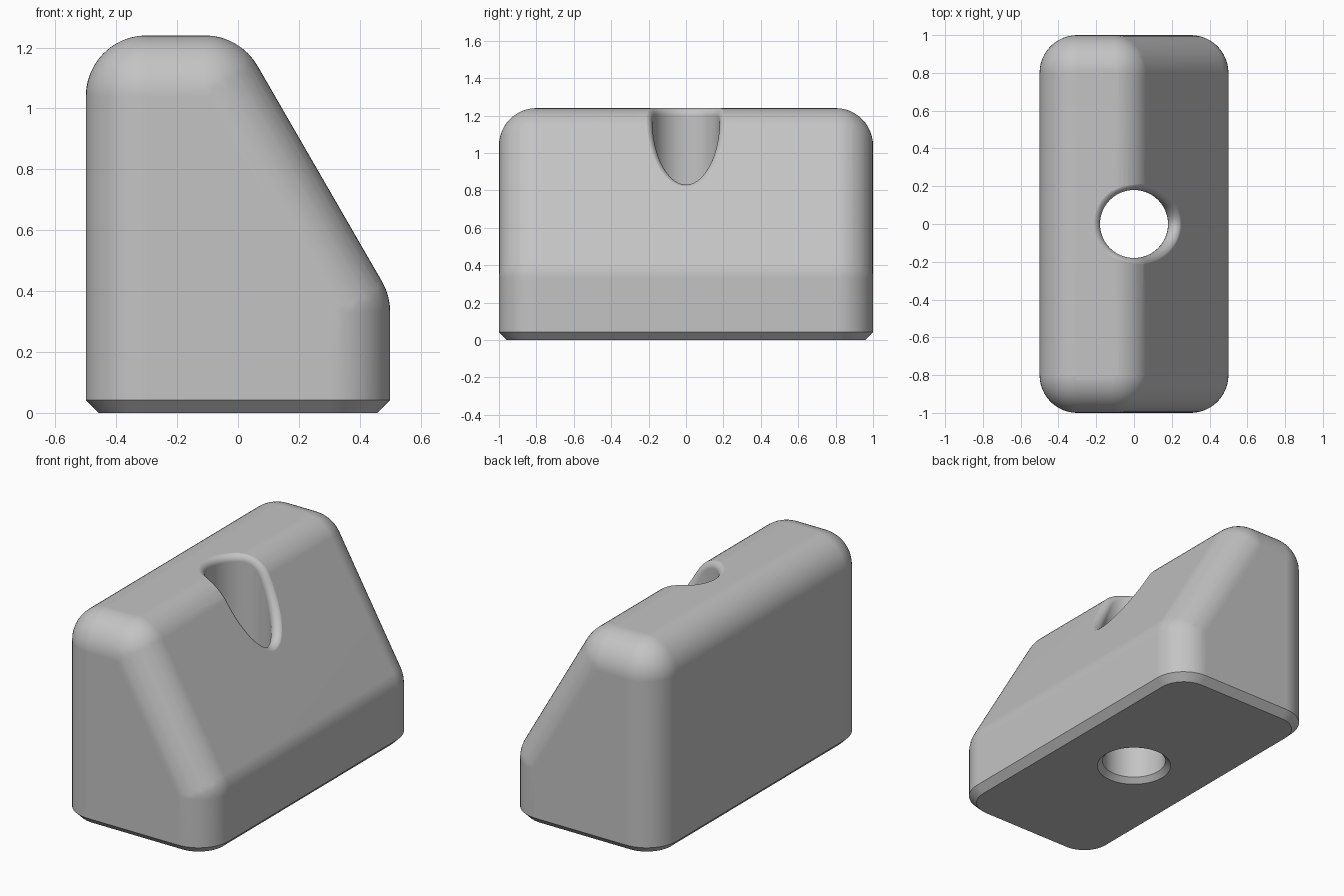
import bpy, bmesh
from math import sin, cos, tan, pi, radians, sqrt
from mathutils import Vector

cube = bpy.data.objects.get("Cube")
if cube:
    bpy.data.objects.remove(cube)

HEIGHT, KNEE, SLOPE = 1.24, 0.385, tan(radians(60))
ROUND, CHAMFER = 0.2, 0.042
HOLE, LIP = 0.18, 0.04
SEGS = 64

grey = bpy.data.materials.new("light grey")
grey.use_nodes = True
colour = (0.55, 0.55, 0.55, 1)
grey.diffuse_color = colour
grey.node_tree.nodes["Principled BSDF"].inputs["Base Color"].default_value = colour


def make_object(name, bm):
    bmesh.ops.recalc_face_normals(bm, faces=bm.faces)
    mesh = bpy.data.meshes.new(name)
    bm.to_mesh(mesh)
    bm.free()
    mesh.materials.append(grey)
    obj = bpy.data.objects.new(name, mesh)
    bpy.context.collection.objects.link(obj)
    return obj


# Centres of the rounded corners, inset from the sharp wedge profile
inset = 0.5 - ROUND
ridge_x = 0.5 - (HEIGHT - KNEE) / SLOPE - ROUND * tan(radians(30))
top_z = HEIGHT - ROUND
knee_z = KNEE - ROUND * tan(radians(15))

# Wedge body: hull of corner balls and chamfered base corners
bm = bmesh.new()
for y in (-1 + ROUND, 1 - ROUND):
    for x, z in ((-inset, top_z), (ridge_x, top_z), (inset, knee_z)):
        ball = bmesh.ops.create_uvsphere(bm, u_segments=48, v_segments=24, radius=ROUND)
        bmesh.ops.translate(bm, verts=ball["verts"], vec=(x, y, z))
    for x in (-inset, inset):
        for z, r in ((CHAMFER, ROUND), (0, ROUND - CHAMFER)):
            ring = bmesh.ops.create_circle(bm, segments=48, radius=r)
            bmesh.ops.translate(bm, verts=ring["verts"], vec=(x, y, z))
bmesh.ops.delete(bm, geom=bm.edges[:], context="EDGES_FACES")
hull = bmesh.ops.convex_hull(bm, input=bm.verts[:])
bmesh.ops.delete(bm, geom=[v for v in bm.verts if not v.link_faces], context="VERTS")
bmesh.ops.remove_doubles(bm, verts=bm.verts[:], dist=0.0002)
bmesh.ops.dissolve_limit(bm, angle_limit=radians(0.5), verts=bm.verts[:], edges=bm.edges[:])
body = make_object("wedge_body", bm)


# Height and normal of the roof surface lowered by the lip radius
def roof(x):
    r = ROUND - LIP
    if x < ridge_x:
        return top_z + r, Vector((0, 0, 1))
    if x < ridge_x + r * sin(radians(60)):
        dx = x - ridge_x
        dz = sqrt(r * r - dx * dx)
        return top_z + dz, Vector((dx, 0, dz)) / r
    normal = Vector((sin(radians(60)), 0, cos(radians(60))))
    return top_z + r / normal.z - (x - ridge_x) * SLOPE, normal


# Through-hole cutter: countersunk foot, straight bore, rolled upper lip
bm = bmesh.new()
columns = []
STEPS = 12
for i in range(SEGS):
    a = 2 * pi * i / SEGS
    out = Vector((cos(a), sin(a), 0))
    path = [out * (HOLE + 0.05) - Vector((0, 0, 0.02)), out * HOLE + Vector((0, 0, 0.03))]
    centre = out * (HOLE + LIP)
    centre.z, normal = roof(centre.x)
    centre += normal * 0.001
    turn = (-out).angle(normal)
    for k in range(STEPS + 1):
        t = k / STEPS
        d = (sin((1 - t) * turn) * -out + sin(t * turn) * normal) / sin(turn)
        path.append(centre + d * LIP)
    path.append(Vector((path[-1].x, path[-1].y, HEIGHT + 0.2)))
    columns.append([bm.verts.new(p) for p in path])
for i, col in enumerate(columns):
    nxt = columns[(i + 1) % SEGS]
    for k in range(len(col) - 1):
        bm.faces.new((col[k], nxt[k], nxt[k + 1], col[k + 1]))
for end in (0, -1):
    bm.faces.new([col[end] for col in columns])
cutter = make_object("hole_cutter", bm)
cutter.hide_render = True

# Cut the hole, then smooth the rounded surfaces
cut = body.modifiers.new("hole", "BOOLEAN")
cut.operation = "DIFFERENCE"
cut.solver = "EXACT"
cut.object = cutter
bpy.ops.object.select_all(action="DESELECT")
body.select_set(True)
bpy.context.view_layer.objects.active = body
bpy.ops.object.modifier_apply(modifier="hole")
bpy.data.objects.remove(cutter)
bpy.ops.object.shade_smooth_by_angle(angle=radians(30))
weighted = body.modifiers.new("even_shading", "WEIGHTED_NORMAL")
weighted.keep_sharp = True
